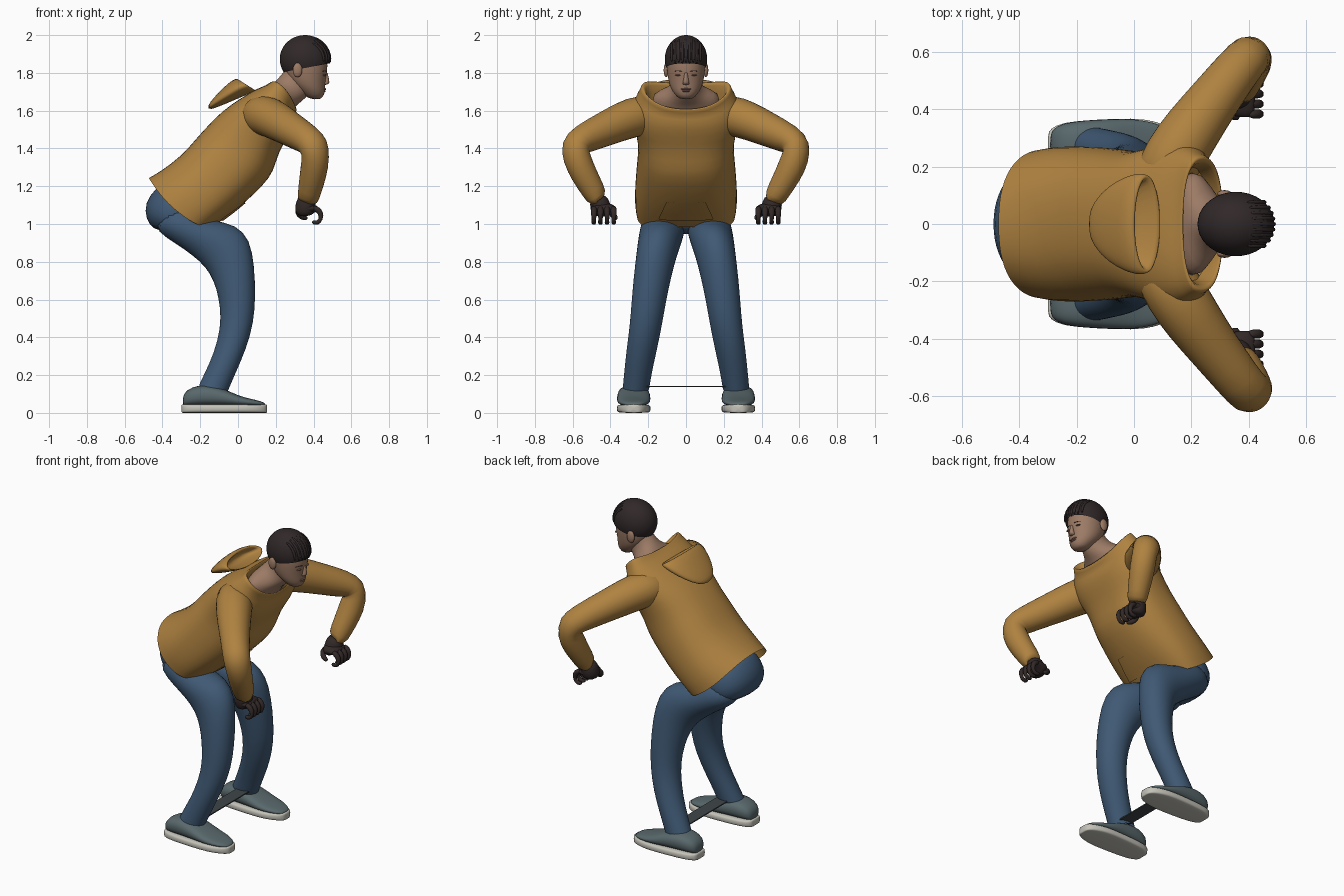
import bpy, bmesh, math
from mathutils import Vector


def material(name, rgb):
    m = bpy.data.materials.new(name)
    m.diffuse_color = (*rgb, 1)
    return m


JACKET = material("mustard", (0.43, 0.225, 0.052))
DENIM = material("denim_blue", (0.05, 0.10, 0.175))
SKIN = material("skin", (0.33, 0.195, 0.13))
HAIR = material("dark_hair", (0.030, 0.021, 0.022))
GLOVE = material("dark_glove", (0.032, 0.022, 0.021))
SHOE = material("grey_shoe", (0.10, 0.14, 0.15))
SOLE = material("pale_sole", (0.55, 0.54, 0.48))
STRAP = material("dark_strap", (0.05, 0.062, 0.066))
LIP = material("lip", (0.23, 0.115, 0.09))


def finish(name, bm, mat, subsurf=0):
    bmesh.ops.recalc_face_normals(bm, faces=bm.faces)
    me = bpy.data.meshes.new(name)
    bm.to_mesh(me)
    bm.free()
    me.materials.append(mat)
    me.polygons.foreach_set("use_smooth", [True] * len(me.polygons))
    ob = bpy.data.objects.new(name, me)
    bpy.context.collection.objects.link(ob)
    if subsurf:
        mod = ob.modifiers.new("smooth", 'SUBSURF')
        mod.levels = mod.render_levels = subsurf
    return ob


def loft(name, rings, mat, n=20, power=2.0, caps=(True, True), subsurf=1):
    """Skin over rings given as (centre, u, v, side_lift)."""
    bm = bmesh.new()
    rows = []
    for c, u, v, lift in rings:
        row = []
        for i in range(n):
            a = 2 * math.pi * i / n
            ca, sa = math.cos(a), math.sin(a)
            p = (c + u * math.copysign(abs(ca) ** (2 / power), ca)
                 + v * math.copysign(abs(sa) ** (2 / power), sa))
            p.z += lift * sa * sa
            row.append(bm.verts.new(p))
        rows.append(row)
    for a, b in zip(rows, rows[1:]):
        for i in range(n):
            j = (i + 1) % n
            bm.faces.new((a[i], a[j], b[j], b[i]))
    for use, row in zip(caps, (rows[0], rows[-1])):
        if use:
            bm.faces.new(row)
    return finish(name, bm, mat, subsurf)


def sec(bx, bz, fx, fz, hw, y=0.0, lift=0.0):
    """Ring from a back point and a front point in the side plane, plus half width."""
    b, f = Vector((bx, y, bz)), Vector((fx, y, fz))
    return ((b + f) / 2, (f - b) / 2, Vector((0, hw, 0)), lift)


def tube(name, pts, mat, n=12, subsurf=1):
    """Round limb along (x, y, z, radius) points."""
    ps = [Vector(p[:3]) for p in pts]
    rings = []
    for i, p in enumerate(ps):
        t = (ps[min(i + 1, len(ps) - 1)] - ps[max(i - 1, 0)]).normalized()
        side = Vector((0.5, -0.4, 0.77))
        u = (side - t * side.dot(t))
        if u.length < 0.2:
            u = Vector((0, 1, 0)) - t * t.y
        u.normalize()
        r = pts[i][3]
        rings.append((p, u * r, t.cross(u) * r, 0))
    return loft(name, rings, mat, n, subsurf=subsurf)


def ball(name, c, size, mat, seg=24, cut=None):
    bm = bmesh.new()
    bmesh.ops.create_uvsphere(bm, u_segments=seg, v_segments=seg * 2 // 3, radius=1)
    for v in bm.verts:
        v.co = Vector((c[k] + v.co[k] * size[k] for k in range(3)))
    if cut:
        bmesh.ops.bisect_plane(bm, geom=bm.verts[:] + bm.edges[:] + bm.faces[:],
                               plane_co=cut[0], plane_no=cut[1], clear_inner=True)
    return finish(name, bm, mat)


# Jacket body, open at hem and collar, hem drooping at the sides
torso = loft("jacket_body", [
    sec(-.473, 1.245, -.13, .985, .262, 0, -.065), sec(-.41, 1.28, -.07, 1.03, .274, 0, -.045),
    sec(-.295, 1.365, .025, 1.10, .27, 0, -.02), sec(-.225, 1.45, .14, 1.21, .26),
    sec(-.165, 1.515, .188, 1.275, .252), sec(-.085, 1.60, .215, 1.38, .262),
    sec(.02, 1.67, .265, 1.46, .295), sec(.10, 1.718, .297, 1.535, .278, 0, .02),
    sec(.155, 1.735, .288, 1.568, .245, 0, .05),
    sec(.168, 1.752, .318, 1.605, .238, 0, .055), sec(.175, 1.738, .305, 1.615, .213, 0, .045),
    sec(.14, 1.66, .26, 1.54, .195, 0, .03)], JACKET, 28, 2.4, (False, False))

# Belly pocket, wrapped onto the jacket
bm = bmesh.new()
bmesh.ops.create_grid(bm, x_segments=12, y_segments=6, size=1)
for v in bm.verts:
    s, t = v.co.x, (v.co.y + 1) / 2
    v.co = Vector((-.08 + .12 * t, s * (.15 - .045 * t), 1.015 + .095 * t))
pocket = finish("belly_pocket", bm, JACKET)
wrap = pocket.modifiers.new("wrap", 'SHRINKWRAP')
wrap.target, wrap.offset = torso, .006

# Hood lying open on the back
loft("hood", [
    sec(-.163, 1.622, -.152, 1.603, .045), sec(-.133, 1.665, -.10, 1.622, .11),
    sec(-.08, 1.72, -.02, 1.655, .158), sec(-.03, 1.764, .06, 1.69, .182),
    sec(.0, 1.772, .10, 1.708, .172), sec(.008, 1.76, .085, 1.712, .155),
    sec(-.05, 1.71, .0, 1.68, .12)], JACKET, 24, 2.0, (True, True))

# Neck and upper chest
loft("neck", [
    sec(.10, 1.66, .25, 1.53, .19), sec(.165, 1.72, .285, 1.60, .185, 0, .03),
    sec(.19, 1.748, .318, 1.635, .115), sec(.225, 1.785, .36, 1.665, .070),
    sec(.25, 1.82, .39, 1.71, .066), sec(.28, 1.85, .40, 1.75, .066)], SKIN)

# Head
loft("head", [
    sec(.375, 1.662, .435, 1.657, .034), sec(.335, 1.692, .458, 1.682, .062),
    sec(.29, 1.73, .462, 1.715, .084), sec(.26, 1.765, .464, 1.76, .095),
    sec(.243, 1.82, .474, 1.81, .102), sec(.24, 1.88, .476, 1.87, .103),
    sec(.27, 1.94, .45, 1.94, .085)], SKIN, 24)
loft("nose", [
    sec(.448, 1.735, .474, 1.737, .020), sec(.45, 1.745, .488, 1.748, .019),
    sec(.455, 1.77, .480, 1.775, .012), sec(.462, 1.805, .475, 1.805, .009)], SKIN, 10)
ball("upper_lip", (.455, 0, 1.714), (.012, .028, .006), LIP, 12)
ball("lower_lip", (.453, 0, 1.704), (.012, .024, .006), LIP, 12)

# Hair cap and fringe locks
ball("hair", (.355, 0, 1.873), (.134, .112, .127), HAIR, 36,
     ((.355, 0, 1.826), (-.19, 0, 1)))
for k in range(-4, 5):
    y = k * .019
    e = math.sqrt(1 - (y / .115) ** 2)
    tube("fringe_lock", [(.355 + .134 * e * math.cos(a), y, 1.873 + .125 * e * math.sin(a), r)
                         for a, r in ((1.2, .006), (.8, .009), (.35, .010),
                                      (-.03, .009), (-.16 - .06 * (k % 2), .003))], HAIR, 6)

# Paired parts
for s in (1, -1):
    ball("ear", (.315, s * .105, 1.815), (.026, .013, .038), SKIN, 14)
    ball("eye", (.456, s * .042, 1.788), (.011, .016, .004), LIP, 12)
    tube("eyebrow", [(.469, s * .020, 1.808, .002), (.463, s * .042, 1.813, .003),
                     (.446, s * .064, 1.808, .0015)], HAIR, 6)

    tube("sleeve", [(x, s * y, z, r) for x, y, z, r in (
        (.06, .12, 1.575, .09), (.14, .235, 1.58, .112), (.205, .335, 1.545, .104),
        (.28, .435, 1.50, .092), (.365, .545, 1.45, .082), (.405, .59, 1.415, .08),
        (.412, .58, 1.35, .078), (.398, .54, 1.26, .072), (.380, .492, 1.18, .064),
        (.368, .462, 1.118, .056), (.368, .462, 1.13, .04))], JACKET, 16)

    # Gloved fist
    tube("glove_palm", [(x, s * y, z, r) for x, y, z, r in (
        (.365, .465, 1.15, .045), (.36, .458, 1.11, .054),
        (.355, .448, 1.075, .060), (.36, .44, 1.045, .045))], GLOVE)
    loft("knuckles", [sec(.30, 1.085, .345, 1.03, .045, s * .435),
                      sec(.325, 1.115, .37, 1.045, .068, s * .438),
                      sec(.395, 1.112, .40, 1.06, .07, s * .438),
                      sec(.43, 1.09, .415, 1.06, .06, s * .435)], GLOVE, 14)
    for k in range(4):
        y = s * (.383 + .035 * k)
        tube("glove_finger", [(.395, y, 1.088, .017), (.43, y, 1.075, .018),
                              (.443, y, 1.04, .017), (.433, y, 1.012, .016),
                              (.408, y, 1.004, .014), (.392, y, 1.014, .010)], GLOVE, 8)
    tube("glove_thumb", [(.335, s * .425, 1.085, .024), (.315, s * .395, 1.062, .020),
                         (.335, s * .378, 1.037, .018), (.37, s * .37, 1.028, .013)], GLOVE, 8)

    # Trouser leg
    loft("trouser_leg", [
        sec(-.46, .99, -.32, 1.13, .10, s * .11), sec(-.38, .925, -.22, 1.06, .118, s * .122),
        sec(-.29, .87, -.12, 1.015, .120, s * .130), sec(-.20, .80, -.01, .998, .114, s * .142),
        sec(-.15, .74, .065, .92, .107, s * .158), sec(-.115, .66, .088, .78, .100, s * .178),
        sec(-.095, .56, .094, .62, .092, s * .197), sec(-.092, .45, .085, .48, .086, s * .212),
        sec(-.13, .31, .045, .34, .081, s * .236), sec(-.178, .21, -.008, .22, .074, s * .254),
        sec(-.208, .145, -.055, .11, .071, s * .265)], DENIM, 20, 2.0, (True, False))

    # Shoe upper and sole
    yc = s * .277
    loft("shoe_upper", [sec(x, .036, x, z, w, yc) for x, z, w in (
        (-.293, .085, .035), (-.275, .122, .066), (-.21, .149, .082), (-.14, .147, .087),
        (-.07, .127, .09), (0, .092, .090), (.07, .074, .078),
        (.12, .063, .056), (.146, .050, .028))], SHOE, 16, 2.6)
    loft("shoe_sole", [sec(x, .0, x, .045, w, yc) for x, w in (
        (-.30, .035), (-.292, .055), (-.25, .078), (-.14, .087), (0, .093), (.07, .083),
        (.125, .062), (.148, .04), (.155, .022))], SOLE, 16, 5)

# Trouser seat
loft("trouser_seat", [
    sec(-.38, 1.225, -.17, 1.07, .18), sec(-.44, 1.19, -.17, 1.03, .20),
    sec(-.495, 1.11, -.19, .985, .21), sec(-.49, 1.03, -.22, .955, .195),
    sec(-.45, .965, -.29, .94, .14)], DENIM, 24, 2.1)

# Flat strap between the ankles
bm = bmesh.new()
bmesh.ops.create_cube(bm, size=1)
for v in bm.verts:
    v.co = Vector((-.11 + v.co.x * .08, v.co.y * .44, .14 + v.co.z * .007))
strap = finish("ankle_strap", bm, STRAP)
strap.data.polygons.foreach_set("use_smooth", [False] * len(strap.data.polygons))
